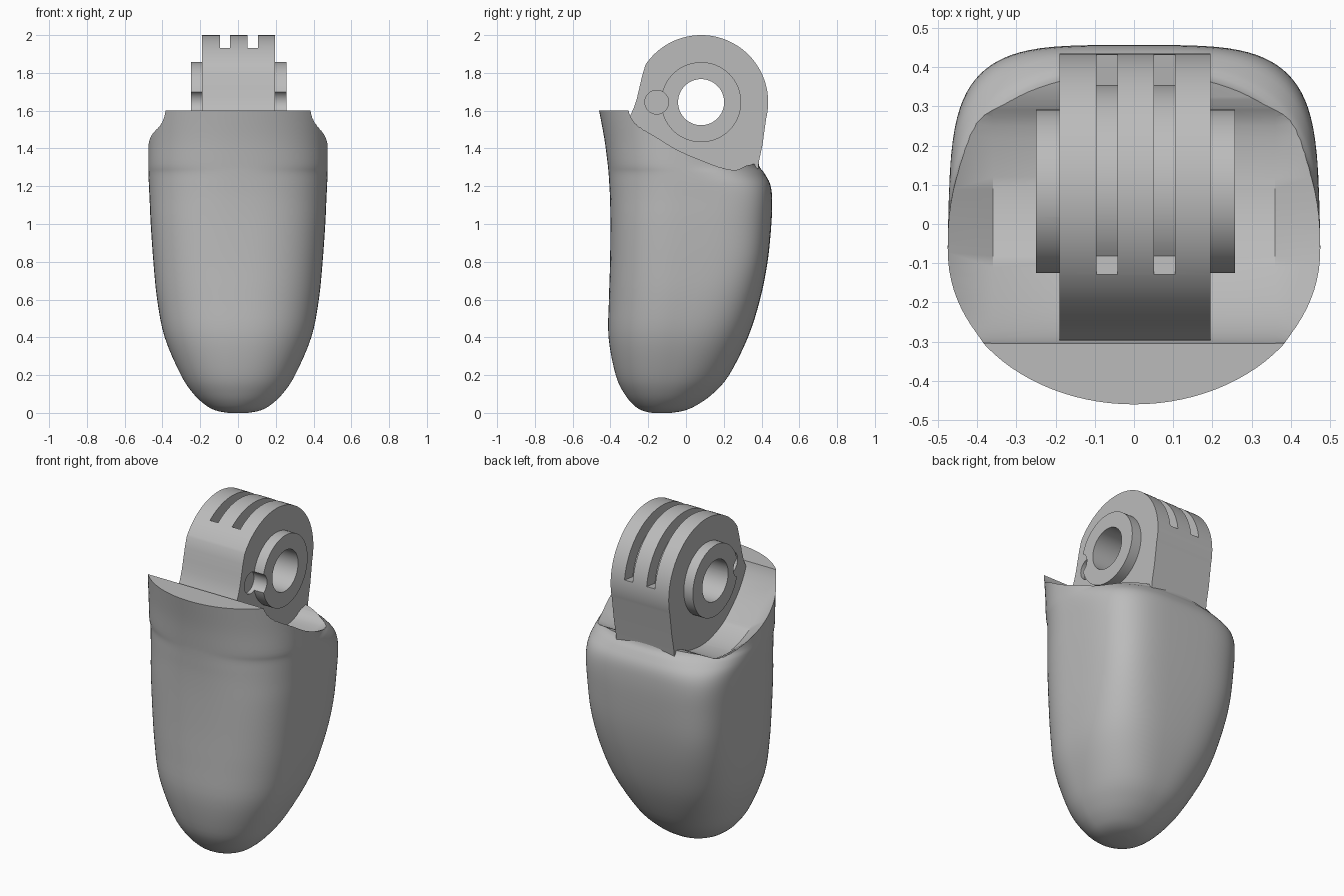
import bpy, bmesh, math

old = bpy.data.objects.get("Cube")
if old:
    bpy.data.objects.remove(old, do_unlink=True)

grey = bpy.data.materials.new("plain grey")
grey.use_nodes = True
grey.diffuse_color = (0.5, 0.5, 0.5, 1)
grey.node_tree.nodes["Principled BSDF"].inputs["Base Color"].default_value = (0.5, 0.5, 0.5, 1)


def loft(name, loops):
    """Closed skin through point loops of equal length."""
    bm = bmesh.new()
    rings = [[bm.verts.new(p) for p in loop] for loop in loops]
    n = len(rings[0])
    for a, b in zip(rings, rings[1:]):
        for i in range(n):
            j = (i + 1) % n
            bm.faces.new((a[i], a[j], b[j], b[i]))
    bm.faces.new(rings[0])
    bm.faces.new(rings[-1])
    bmesh.ops.recalc_face_normals(bm, faces=bm.faces)
    mesh = bpy.data.meshes.new(name)
    bm.to_mesh(mesh)
    bm.free()
    mesh.materials.append(grey)
    obj = bpy.data.objects.new(name, mesh)
    bpy.context.collection.objects.link(obj)
    return obj


def prism(name, profile, x0, x1):
    return loft(name, [[(x, y, z) for y, z in profile] for x in (x0, x1)])


def arc(cy, cz, r, start, end, n):
    angles = [math.radians(start + (end - start) * i / n) for i in range(n + 1)]
    return [(cy + r * math.cos(a), cz + r * math.sin(a)) for a in angles]


def circle(cy, cz, r, n=64):
    return arc(cy, cz, r, 0, 360, n)[:-1]


def spline(points, steps):
    """Catmull-Rom samples through points of any dimension."""
    out = []
    for i in range(len(points) - 1):
        p0, p1 = points[max(i - 1, 0)], points[i]
        p2, p3 = points[i + 1], points[min(i + 2, len(points) - 1)]
        for s in range(steps):
            t = s / steps
            out.append(tuple(
                b + 0.5 * t * (c - a + t * (2 * a - 5 * b + 4 * c - d + t * (3 * (b - c) + d - a)))
                for a, b, c, d in zip(p0, p1, p2, p3)))
    return out + [points[-1]]


def combine(obj, tool, operation):
    mod = obj.modifiers.new(operation, "BOOLEAN")
    mod.operation = operation
    mod.solver = "EXACT"
    mod.object = tool
    bpy.context.view_layer.objects.active = obj
    bpy.ops.object.modifier_apply(modifier=mod.name)
    bpy.data.objects.remove(tool, do_unlink=True)


def smooth(obj, degrees):
    bpy.ops.object.select_all(action="DESELECT")
    obj.select_set(True)
    bpy.context.view_layer.objects.active = obj
    bpy.ops.object.shade_smooth_by_angle(angle=math.radians(degrees))


# Body: height, front edge, back edge, half width, front and back squareness
sections = [
    (0.0, -0.18, -0.08, 0.05, 2, 2), (0.012, -0.23, -0.01, 0.115, 2, 2),
    (0.04, -0.275, 0.055, 0.17, 2, 2.1), (0.1, -0.325, 0.14, 0.235, 2.1, 2.2),
    (0.2, -0.372, 0.228, 0.302, 2.2, 2.5), (0.4, -0.41, 0.328, 0.388, 2.3, 3),
    (0.6, -0.408, 0.392, 0.428, 2.4, 3.5), (0.8, -0.402, 0.432, 0.448, 2.5, 4),
    (1.0, -0.4, 0.452, 0.462, 2.5, 4), (1.13, -0.402, 0.456, 0.468, 2.4, 4),
    (1.21, -0.406, 0.446, 0.472, 2.3, 3.6), (1.27, -0.41, 0.414, 0.474, 2.2, 2.9),
    (1.32, -0.415, 0.384, 0.475, 2.2, 2.4), (1.45, -0.432, 0.38, 0.475, 2.1, 2.4),
    (1.6, -0.46, 0.38, 0.475, 2, 2.4)]


def body_ring(z, front, back, half, front_power, back_power, n=96):
    mid = front + (back - front) * 0.45
    ring = []
    for i in range(n):
        a = 2 * math.pi * i / n
        c, s = math.cos(a), math.sin(a)
        power = 2 / (back_power if s > 0 else front_power)
        depth = back - mid if s > 0 else mid - front
        ring.append((math.copysign(abs(c) ** power, c) * half,
                     mid + math.copysign(abs(s) ** power, s) * depth, z))
    return ring


body = loft("body", [body_ring(*row) for row in spline(sections, 4)])

# Sloping top opening with a deeper channel in the middle
rim = spline([(-0.31, 1.7), (-0.3, 1.59), (-0.23, 1.53), (-0.1, 1.425), (0, 1.372), (0.12, 1.338),
              (0.27, 1.308), (0.38, 1.322), (0.7, 1.34)], 4)
channel = spline([(-0.31, 1.7), (-0.3, 1.58), (-0.23, 1.45), (-0.11, 1.335), (0, 1.28), (0.12, 1.258),
                  (0.25, 1.275), (0.36, 1.318), (0.7, 1.34)], 4)
lid = [(0.7, 2.3), (-0.31, 2.3)]
stations = [(-0.7, rim), (-0.475, rim), (-0.36, channel),
            (0.36, channel), (0.475, rim), (0.7, rim)]
opening = loft("opening_cutter", [[(x, y, z) for y, z in line + lid] for x, line in stations])
combine(body, opening, "DIFFERENCE")
smooth(body, 35)

# Hinge knuckle rising from the body, with a flatter front neck
CY, CZ = 0.08, 1.645
outline = arc(CY, CZ, 0.355, 146, -14, 72)
outline += [(0.405, 1.42), (0.388, 1.34), (0.37, 1.2), (-0.31, 1.2), (-0.315, 1.565),
            (-0.295, 1.575), (-0.276, 1.615), (-0.26, 1.665), (-0.247, 1.72), (-0.232, 1.785)]
knuckle = prism("hinge_knuckle", outline, -0.19, 0.195)

# Round boss on both sides, with a notch in its front edge
combine(knuckle, prism("boss", circle(CY, CZ, 0.212), -0.25, 0.257), "UNION")
for x0, x1 in ((-0.3, -0.165), (0.17, 0.3)):
    combine(knuckle, prism("notch_cutter", circle(-0.155, CZ, 0.063, 32), x0, x1), "DIFFERENCE")

# Axle bore and the two slots over the top
combine(knuckle, prism("bore_cutter", circle(CY, CZ, 0.122), -0.5, 0.5), "DIFFERENCE")
slot = arc(CY, CZ, 0.275, 126, 7, 40) + arc(CY, CZ, 0.45, 7, 126, 40)
for x0 in (-0.096, 0.051):
    combine(knuckle, prism("slot_cutter", slot, x0, x0 + 0.054), "DIFFERENCE")
smooth(knuckle, 30)
